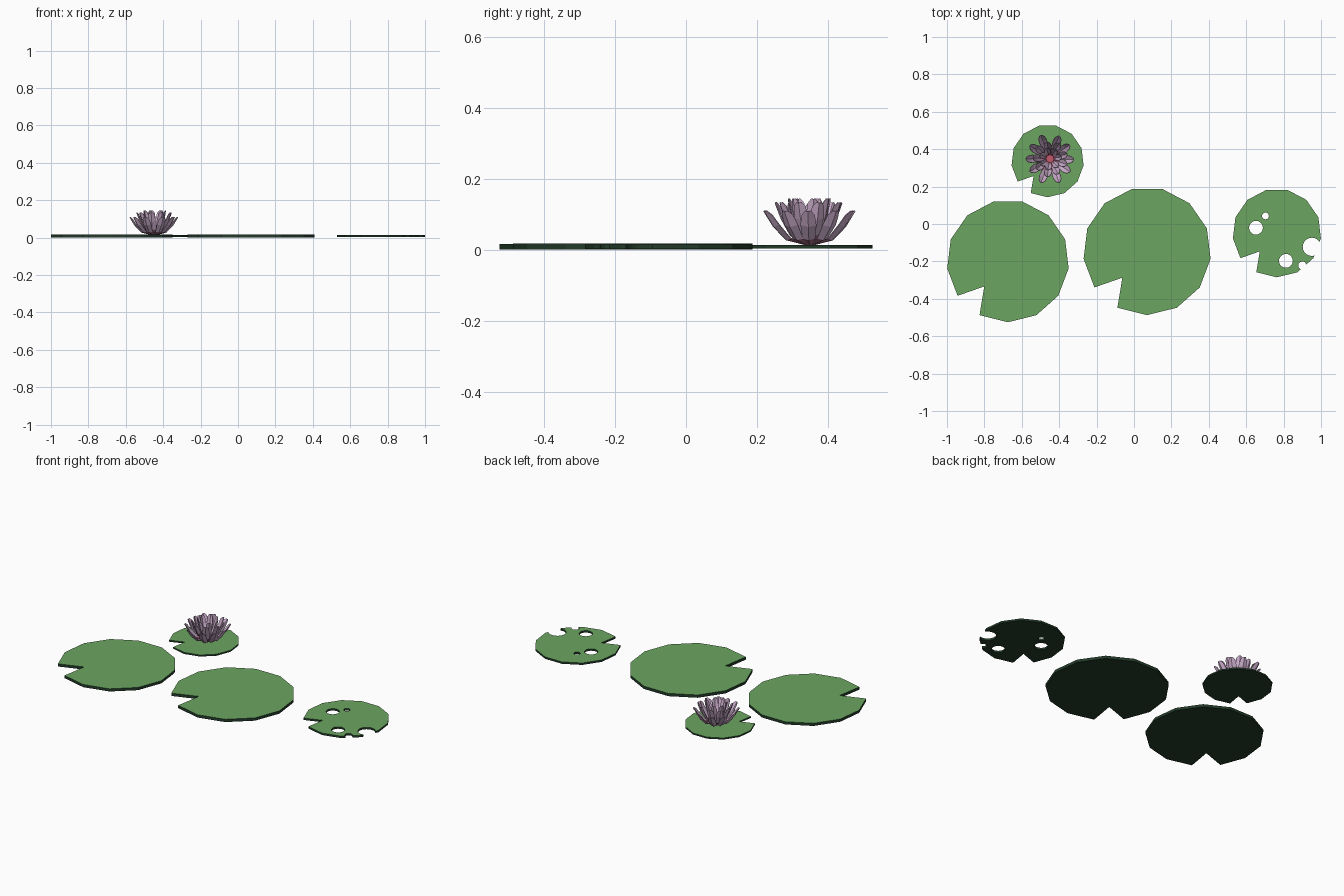
import bpy, bmesh, math, random
from mathutils import Vector

if "Cube" in bpy.data.objects:
    bpy.data.objects.remove(bpy.data.objects["Cube"])

random.seed(4)


def material(name, rgb):
    m = bpy.data.materials.new(name)
    m.diffuse_color = (*rgb, 1)
    m.use_nodes = True
    m.node_tree.nodes["Principled BSDF"].inputs["Base Color"].default_value = m.diffuse_color
    return m


GREEN = material("leaf green", (0.145, 0.375, 0.117))
DARK = material("leaf underside", (0.016, 0.043, 0.022))
LILAC = material("petal lilac", (0.60, 0.42, 0.60))
ROSE = material("petal rose", (0.42, 0.17, 0.27))
PINK = material("flower heart pink", (0.55, 0.10, 0.15))


def new_object(name, bm, mats):
    me = bpy.data.meshes.new(name)
    bm.to_mesh(me)
    bm.free()
    for m in mats:
        me.materials.append(m)
    ob = bpy.data.objects.new(name, me)
    bpy.context.collection.objects.link(ob)
    return ob


# Lily pad: 13-sided disc with one edge pulled in as a notch
def lily_pad(name, x, y, r):
    bm = bmesh.new()
    step = math.tau / 13
    pts = [(math.cos(-math.pi / 2 + i * step), math.sin(-math.pi / 2 + i * step)) for i in range(13)]
    pts.insert(12, (-0.387, -0.415))
    t = 0.025 * r
    zc = 0.0086
    face = bm.faces.new([bm.verts.new((x + r * a, y + r * b, zc - t)) for a, b in pts])
    ext = bmesh.ops.extrude_face_region(bm, geom=[face])
    for v in ext["geom"]:
        if isinstance(v, bmesh.types.BMVert):
            v.co.z = zc + t
    bmesh.ops.recalc_face_normals(bm, faces=bm.faces)
    for f in bm.faces:
        f.material_index = 0 if f.normal.z > 0.5 else 1
    return new_object(name, bm, [GREEN, DARK])


lily_pad("left_lily_pad", -0.674, -0.198, 0.327)
lily_pad("middle_lily_pad", 0.07, -0.145, 0.342)
lily_pad("flower_lily_pad", -0.462, 0.337, 0.194)
bitten = lily_pad("bitten_lily_pad", 0.764, -0.048, 0.237)

# Holes and edge bites in the small right pad
bm = bmesh.new()
for hx, hy, hr in [(0.652, -0.02, 0.037), (0.703, 0.043, 0.018), (0.812, -0.197, 0.037),
                   (0.951, -0.122, 0.049), (0.90, -0.222, 0.022)]:
    res = bmesh.ops.create_cone(bm, cap_ends=True, segments=20, radius1=hr, radius2=hr, depth=0.2)
    bmesh.ops.translate(bm, verts=res["verts"], vec=(hx, hy, 0))
for f in bm.faces:
    f.material_index = 1
cutter = new_object("hole_cutter", bm, [GREEN, DARK])
cutter.hide_render = True
mod = bitten.modifiers.new("holes", "BOOLEAN")
mod.operation, mod.solver, mod.object = "DIFFERENCE", "EXACT", cutter
bpy.context.view_layer.objects.active = bitten
bitten.select_set(True)
bpy.ops.object.modifier_apply(modifier="holes")
bpy.data.objects.remove(cutter)

# Water lily: rings of creased petals, profile points are (radius, height, half width)
FLOWER = Vector((-0.449, 0.349, 0))
RINGS = [
    ("outer_petals", 10, 0.0, [(0.012, 0.014, 0.008), (0.07, 0.028, 0.017), (0.108, 0.065, 0.022),
                               (0.127, 0.094, 0.018), (0.136, 0.108, 0.008)]),
    ("middle_petals", 9, 0.3, [(0.010, 0.016, 0.007), (0.055, 0.040, 0.015), (0.080, 0.085, 0.020),
                               (0.093, 0.118, 0.017), (0.098, 0.132, 0.007)]),
    ("inner_petals", 7, 0.1, [(0.008, 0.018, 0.006), (0.034, 0.046, 0.013), (0.052, 0.092, 0.018),
                              (0.060, 0.128, 0.015), (0.063, 0.143, 0.006)]),
]
for name, count, offset, profile in RINGS:
    bm = bmesh.new()
    for i in range(count):
        a = offset + math.tau * i / count + random.uniform(-0.08, 0.08)
        s = random.uniform(0.93, 1.02)
        out = Vector((math.cos(a), math.sin(a), 0))
        side = Vector((-out.y, out.x, 0))
        rows = []
        for r, z, w in profile:
            mid = FLOWER + out * r * s + Vector((0, 0, z))
            edge = mid - out * w * 0.35 + Vector((0, 0, w * 0.25))
            rows.append([bm.verts.new(p) for p in (edge - side * w, mid, edge + side * w)])
        for k in range(len(rows) - 1):
            for c in (0, 1):
                f = bm.faces.new((rows[k][c], rows[k][c + 1], rows[k + 1][c + 1], rows[k + 1][c]))
                f.material_index = 1 if k == 0 else 0
    ob = new_object(name, bm, [LILAC, ROSE])
    sol = ob.modifiers.new("thickness", "SOLIDIFY")
    sol.thickness = 0.003
    sol.offset = 0

# Flower heart
bm = bmesh.new()
bmesh.ops.create_cone(bm, cap_ends=True, segments=8, radius1=0.012, radius2=0.022, depth=0.036)
bmesh.ops.translate(bm, verts=bm.verts, vec=FLOWER + Vector((0, 0, 0.03)))
new_object("flower_heart", bm, [PINK])
